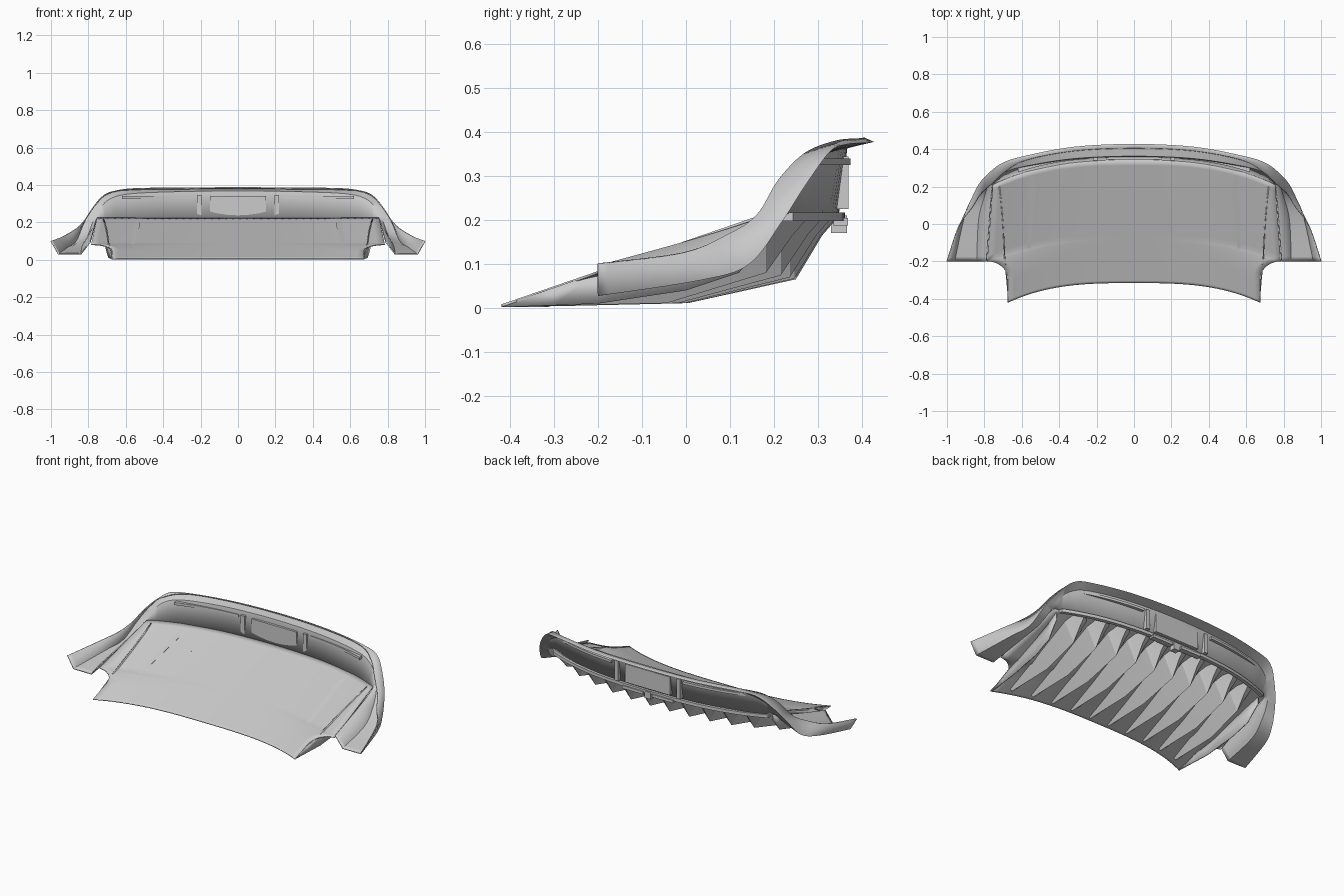
import bpy, bmesh, math
from mathutils import Vector

cube = bpy.data.objects.get("Cube")
if cube:
    bpy.data.objects.remove(cube)

grey = bpy.data.materials.new("light_grey")
grey.use_nodes = True
GREY = (0.6, 0.6, 0.6, 1)
grey.diffuse_color = GREY
grey.node_tree.nodes["Principled BSDF"].inputs["Base Color"].default_value = GREY


def make(name, verts, faces, thick=0, angle=35, offset=0):
    mesh = bpy.data.meshes.new(name)
    mesh.from_pydata([tuple(v) for v in verts], [], faces)
    bm = bmesh.new()
    bm.from_mesh(mesh)
    bmesh.ops.recalc_face_normals(bm, faces=bm.faces)
    bm.to_mesh(mesh)
    bm.free()
    mesh.materials.append(grey)
    obj = bpy.data.objects.new(name, mesh)
    bpy.context.collection.objects.link(obj)
    if thick:
        mod = obj.modifiers.new("thickness", "SOLIDIFY")
        mod.thickness, mod.offset = thick, offset
    bpy.ops.object.select_all(action="DESELECT")
    obj.select_set(True)
    bpy.context.view_layer.objects.active = obj
    bpy.ops.object.shade_smooth_by_angle(angle=math.radians(angle))
    return obj


def loft(name, rows, closed=False, caps=False, **kw):
    n = len(rows[0])
    verts = [p for row in rows for p in row]
    faces = []
    for i in range(len(rows) - 1):
        for j in range(n if closed else n - 1):
            k = (j + 1) % n
            faces.append((i * n + j, i * n + k, (i + 1) * n + k, (i + 1) * n + j))
    if caps:
        faces += [tuple(range(n)), tuple(range(len(verts) - n, len(verts)))]
    return make(name, verts, faces, **kw)


def box(name, x0, x1, y0, y1, z0, z1):
    rows = [[(x, y0, z0), (x, y1, z0), (x, y1, z1), (x, y0, z1)] for x in (x0, x1)]
    return loft(name, rows, closed=True, caps=True)


# Tray shape: front and rear arcs, ruled between, with wheel cutouts
def front_y(u):
    return -0.315 - 0.105 * abs(u) ** 3


def rear_y(u):
    return 0.345 - 0.135 * abs(u) ** 2.7


def half_width(t):
    if t < 0.2:
        return 0.675
    if t < 0.35:
        s = (t - 0.2) / 0.15
        return 0.675 + 0.11 * (1 - math.sqrt(max(0, 1 - s * s)))
    return 0.785 - 0.03 * (t - 0.35) / 0.65


def tray_z(x, y):
    u = x / 0.755
    f, r = front_y(u), rear_y(u)
    return 0.005 + 0.217 * (y - f) / (r - f)


rows = []
ts = [i / 10 * 0.2 for i in range(10)] + [0.2 + 0.15 * math.sin(i * math.pi / 20) for i in range(11)]
ts += [0.35 + 0.65 * i / 14 for i in range(1, 15)]
for t in ts:
    row = []
    for i in range(41):
        u = i / 20 - 1
        y = front_y(u) * (1 - t) + rear_y(u) * t
        row.append((u * half_width(t), y, 0.005 + 0.217 * t))
    rows.append(row)
loft("floor_tray", rows, thick=0.006)

# Wedge fins under the tray
for side in (-1, 1):
    for k in range(5):
        x = side * (0.065 + 0.13 * k)
        u = x / 0.755
        f, r = front_y(u), rear_y(u)
        sections = [(f + 0.02, 0.012, 0.004), (f + 0.32, 0.04, 0.011),
                    (r - 0.095, 0.062, 0.065 + 0.025 * u * u), (r - 0.035, 0.05, 0.165),
                    (r, 0.02, 0.205)]
        rows = []
        for y, w, ridge in sections:
            top = tray_z(x, y)
            rows.append([(x - w, y, top), (x, y, min(ridge, top - 0.003)), (x + w, y, top)])
        loft("floor_fin", rows, closed=True, caps=True, angle=15)

    # Side skirt closing the tray edge ahead of the wing
    ys = [-0.41, -0.3, -0.2, 0.0, 0.12, 0.2]
    low = [0.002, 0.006, 0.01, 0.04, 0.08, 0.17]
    rows = [[(side * (0.67 + 0.01 * i), y, z), (side * (0.67 + 0.01 * i), y, tray_z(0.755, y))]
            for i, (y, z) in enumerate(zip(ys, low))]
    loft("side_skirt", rows, thick=0.006)

# Bumper shell: tray edge, inner fold, outer edge and upper flange per station
stations = [
    [(0.79, -0.2, 0.095), (0.84, -0.2, 0.03), (0.96, -0.2, 0.03), (1.0, -0.2, 0.1)],
    [(0.775, 0, 0.15), (0.83, 0.02, 0.075), (0.91, 0.03, 0.065), (0.935, -0.01, 0.125)],
    [(0.765, 0.13, 0.19), (0.80, 0.14, 0.13), (0.865, 0.14, 0.1), (0.865, 0.09, 0.165)],
    [(0.755, 0.205, 0.215), (0.775, 0.212, 0.2), (0.825, 0.215, 0.195), (0.82, 0.16, 0.21)],
    [(0.73, 0.225, 0.215), (0.745, 0.245, 0.26), (0.775, 0.27, 0.28), (0.765, 0.21, 0.29)],
    [(0.68, 0.245, 0.215), (0.69, 0.28, 0.32), (0.70, 0.325, 0.355), (0.70, 0.27, 0.35)],
    [(0.58, 0.279, 0.215), (0.58, 0.312, 0.35), (0.58, 0.362, 0.372), (0.58, 0.34, 0.378)],
    [(0.32, 0.33, 0.215), (0.32, 0.352, 0.362), (0.32, 0.41, 0.376), (0.32, 0.39, 0.383)],
    [(0, 0.345, 0.215), (0, 0.365, 0.366), (0, 0.425, 0.378), (0, 0.405, 0.385)],
]
stations += [[(-x, y, z) for x, y, z in row] for row in reversed(stations[:-1])]
stations = [[Vector(p) for p in row] for row in stations]


def spline(a, b, c, d, t):
    return 0.5 * (2 * b + (c - a) * t + (2 * a - 5 * b + 4 * c - d) * t * t
                  + (3 * b - a - 3 * c + d) * t ** 3)


rows, last = [], len(stations) - 1
for i in range(last):
    ring = [stations[max(0, min(last, i + k))] for k in (-1, 0, 1, 2)]
    for s in range(6):
        rows.append([spline(*pts, s / 6) for pts in zip(*ring)])
rows.append(stations[-1])
loft("bumper_shell", rows, thick=0.006)


# Rails and trims that follow the rear arc
def rail(name, x0, x1, inset, depth, z0, z1):
    rows = []
    for i in range(25):
        x = x0 + (x1 - x0) * i / 24
        y = rear_y(x / 0.755) + inset
        rows.append([(x, y, z0), (x, y + depth, z0), (x, y + depth, z1), (x, y, z1)])
    loft(name, rows, closed=True, caps=True)


rail("lower_rail", -0.72, 0.72, -0.005, 0.022, 0.198, 0.217)
for side in (-1, 1):
    rail("slot_trim", side * 0.24, side * 0.62, 0.01, 0.025, 0.325, 0.34)
    a, b = sorted((side * 0.195, side * 0.22))
    box("plate_rib", a, b, 0.34, 0.37, 0.225, 0.345)
    a, b = sorted((side * 0.03, side * 0.17))
    box("lower_bracket", a, b, 0.335, 0.368, 0.188, 0.205)
box("plate_panel", -0.15, 0.15, 0.345, 0.367, 0.23, 0.34)
box("tow_mount", -0.02, 0.02, 0.33, 0.366, 0.17, 0.21)
